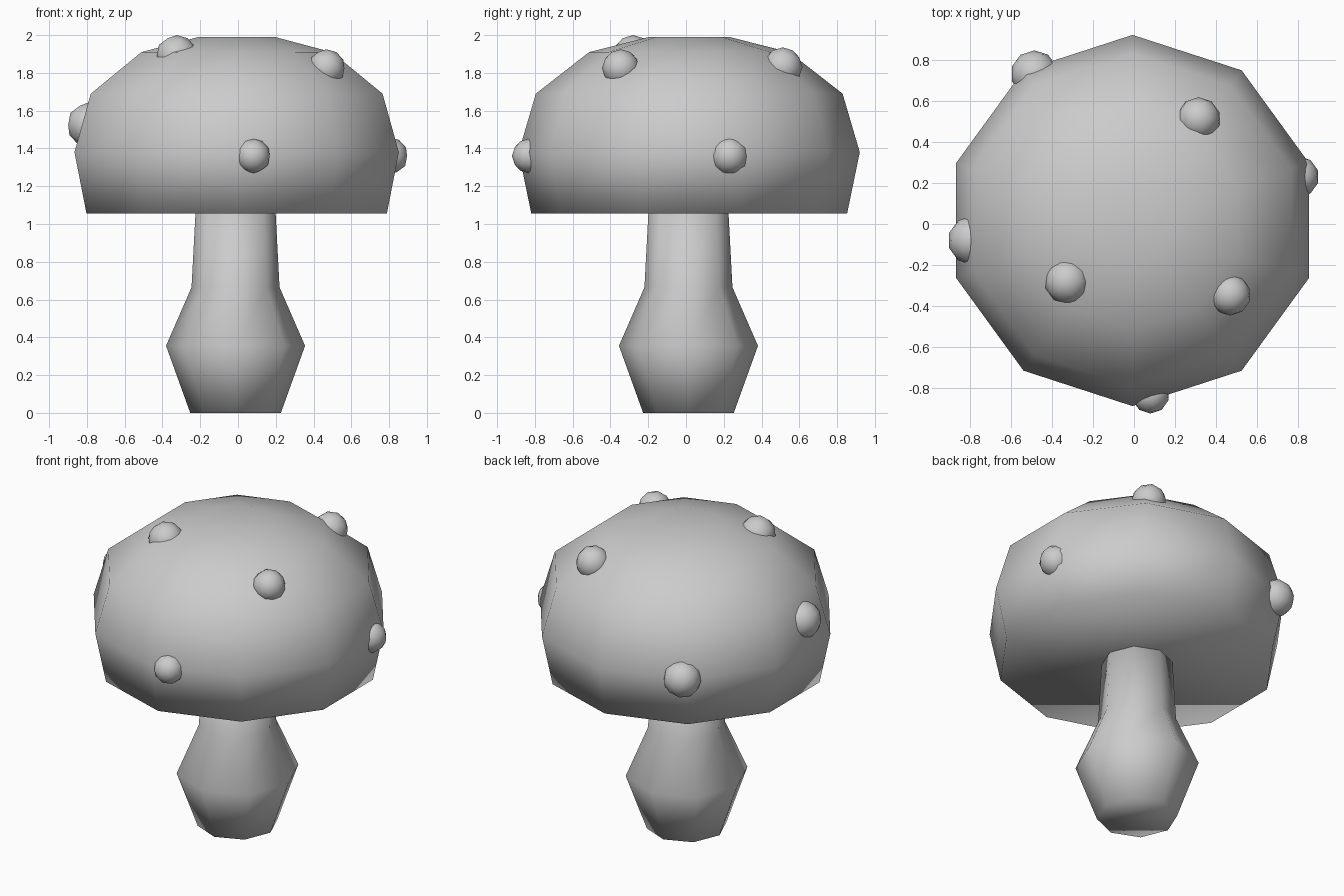
import bpy, bmesh, math
from mathutils import Matrix

cube = bpy.data.objects.get("Cube")
if cube:
    bpy.data.objects.remove(cube, do_unlink=True)

gray = bpy.data.materials.new("plain gray")
gray.use_nodes = True
color = (0.6, 0.6, 0.6, 1)
gray.diffuse_color = color
gray.node_tree.nodes["Principled BSDF"].inputs["Base Color"].default_value = color


def finish(name, bm):
    """Turn a bmesh into a smooth gray object."""
    bmesh.ops.recalc_face_normals(bm, faces=bm.faces)
    for face in bm.faces:
        face.smooth = True
    mesh = bpy.data.meshes.new(name)
    bm.to_mesh(mesh)
    bm.free()
    mesh.materials.append(gray)
    obj = bpy.data.objects.new(name, mesh)
    bpy.context.collection.objects.link(obj)
    return obj


def lathe(name, profile, sides, center):
    """Closed turned solid from (radius, height) pairs, one corner on +y."""
    bm = bmesh.new()
    rings = []
    for radius, z in profile:
        ring = []
        for i in range(sides):
            a = math.pi / 2 + math.tau * i / sides
            ring.append(bm.verts.new((center[0] + radius * math.cos(a),
                                      center[1] + radius * math.sin(a), z)))
        rings.append(ring)
    for low, high in zip(rings, rings[1:]):
        for i in range(sides):
            j = (i + 1) % sides
            bm.faces.new((low[i], low[j], high[j], high[i]))
    bm.faces.new(rings[0])
    bm.faces.new(rings[-1])
    return finish(name, bm)


# Stem with a swollen foot
lathe("stem", [(0.24, 0), (0.368, 0.355), (0.233, 0.665), (0.212, 1.06)],
      8, (-0.013, 0.013))

# Domed cap with a flat underside
lathe("cap", [(0.836, 1.055), (0.903, 1.38), (0.812, 1.69), (0.53, 1.91),
              (0.213, 1.99)], 10, (-0.007, 0.017))

# Round warts half sunk into the cap: x, y, z, radius
warts = {
    "front_wart": (0.08, -0.83, 1.36, 0.092),
    "left_wart": (0.80, 0.23, 1.36, 0.10),
    "right_wart": (-0.785, -0.08, 1.525, 0.12),
    "top_wart": (-0.325, -0.28, 1.89, 0.11),
    "upper_front_wart": (0.468, -0.345, 1.825, 0.10),
    "upper_back_wart": (0.315, 0.512, 1.83, 0.105),
    "back_wart": (-0.485, 0.73, 1.365, 0.115),
}
for name, (x, y, z, radius) in warts.items():
    bm = bmesh.new()
    bmesh.ops.create_icosphere(bm, subdivisions=2, radius=radius,
                               matrix=Matrix.Translation((x, y, z)))
    finish(name, bm)
